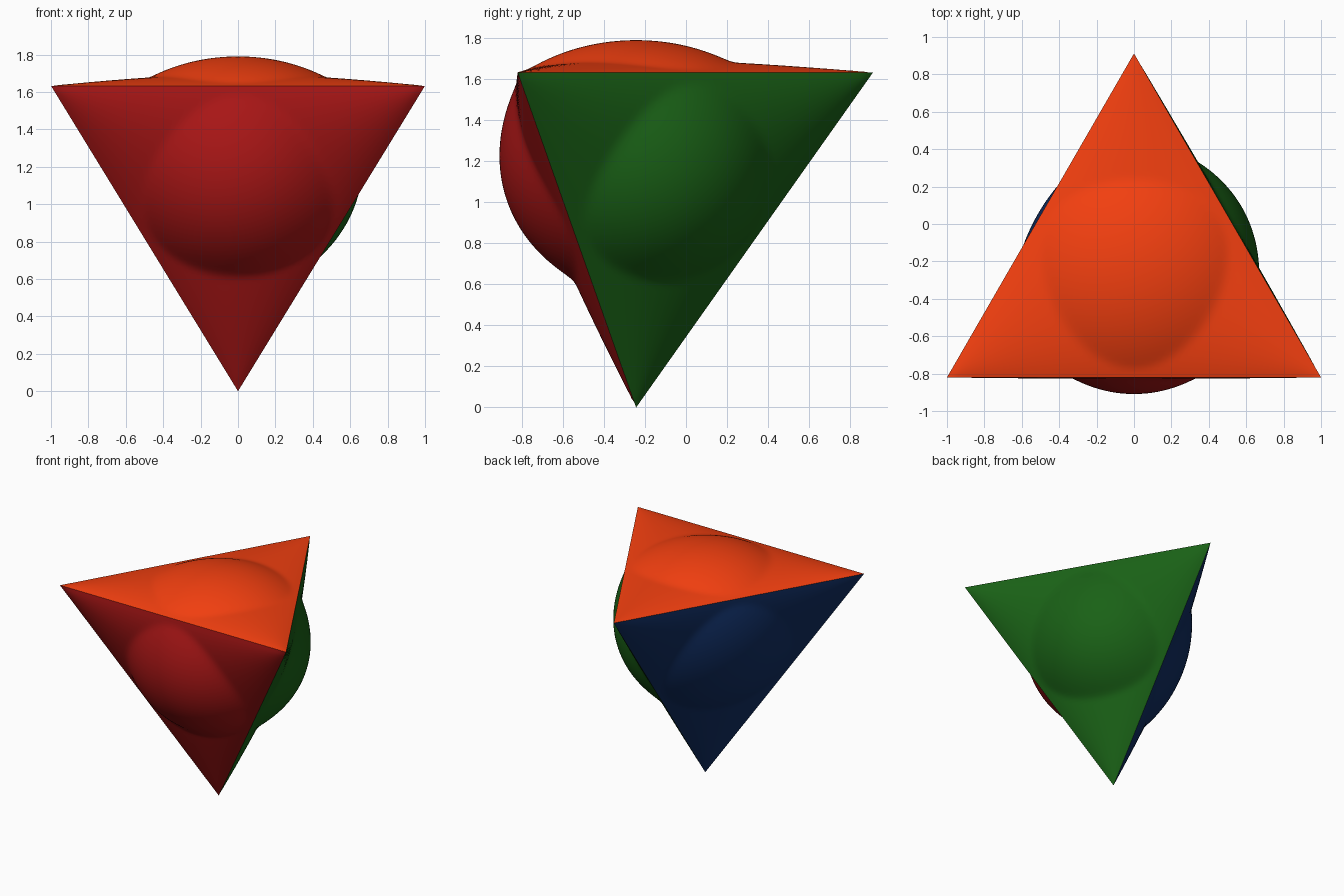
import bpy, bmesh, math
from mathutils import Vector

if "Cube" in bpy.data.objects:
    bpy.data.objects.remove(bpy.data.objects["Cube"])

N = 72                 # subdivisions along each panel edge
AXIS_Y = -0.243        # vertical axis of the solid
H = 2 * math.sqrt(2 / 3)

# Corners of a regular tetrahedron standing on its tip
left = Vector((-1, AXIS_Y - 1 / math.sqrt(3), H))
right = Vector((1, AXIS_Y - 1 / math.sqrt(3), H))
back = Vector((0, AXIS_Y + 2 / math.sqrt(3), H))
tip = Vector((0, AXIS_Y, 0))


def bulge(u, v, w, r):
    """Height of the stretched skin: round dome plus ridges fading to the corners."""
    pair = u * v + v * w + w * u
    ridge = 0.40 * 9 * u * v * w / pair if pair > 1e-9 else 0.0
    dome = max(0.0, 1 - 2.95 * r ** 2 - 1.2 * r ** 4)
    if u * v * w < 1e-9:
        return 0.0
    return (dome ** 8 + ridge ** 8) ** 0.125


def panel(name, a, b, c, height, color):
    """Triangular panel a-b-c (counter-clockwise from outside) with a puffed centre."""
    normal = (b - a).cross(c - a).normalized()
    centre = (a + b + c) / 3
    bm = bmesh.new()
    rows = []
    for i in range(N + 1):
        row = []
        for j in range(N + 1 - i):
            v, w = i / N, j / N
            u = (N - i - j) / N
            p = a * u + b * v + c * w
            p = p + normal * height * bulge(u, v, w, (p - centre).length)
            row.append(bm.verts.new(p))
        rows.append(row)
    for i in range(N):
        for j in range(N - i):
            bm.faces.new((rows[i][j], rows[i + 1][j], rows[i][j + 1]))
            if j < N - i - 1:
                bm.faces.new((rows[i + 1][j], rows[i + 1][j + 1], rows[i][j + 1]))
    for f in bm.faces:
        f.smooth = True
    mesh = bpy.data.meshes.new(name)
    bm.to_mesh(mesh)
    bm.free()
    mat = bpy.data.materials.new(name + "_paint")
    mat.diffuse_color = (*color, 1)
    mat.use_nodes = True
    mat.node_tree.nodes["Principled BSDF"].inputs["Base Color"].default_value = mat.diffuse_color
    mesh.materials.append(mat)
    obj = bpy.data.objects.new(name, mesh)
    bpy.context.collection.objects.link(obj)


# Four coloured panels: two bulge strongly, two more gently
panel("top_panel", left, right, back, 0.157, (0.90, 0.05, 0.005))
panel("front_panel", left, tip, right, 0.258, (0.40, 0.008, 0.008))
panel("right_panel", right, tip, back, 0.258, (0.010, 0.12, 0.008))
panel("left_panel", back, tip, left, 0.157, (0.005, 0.026, 0.12))
